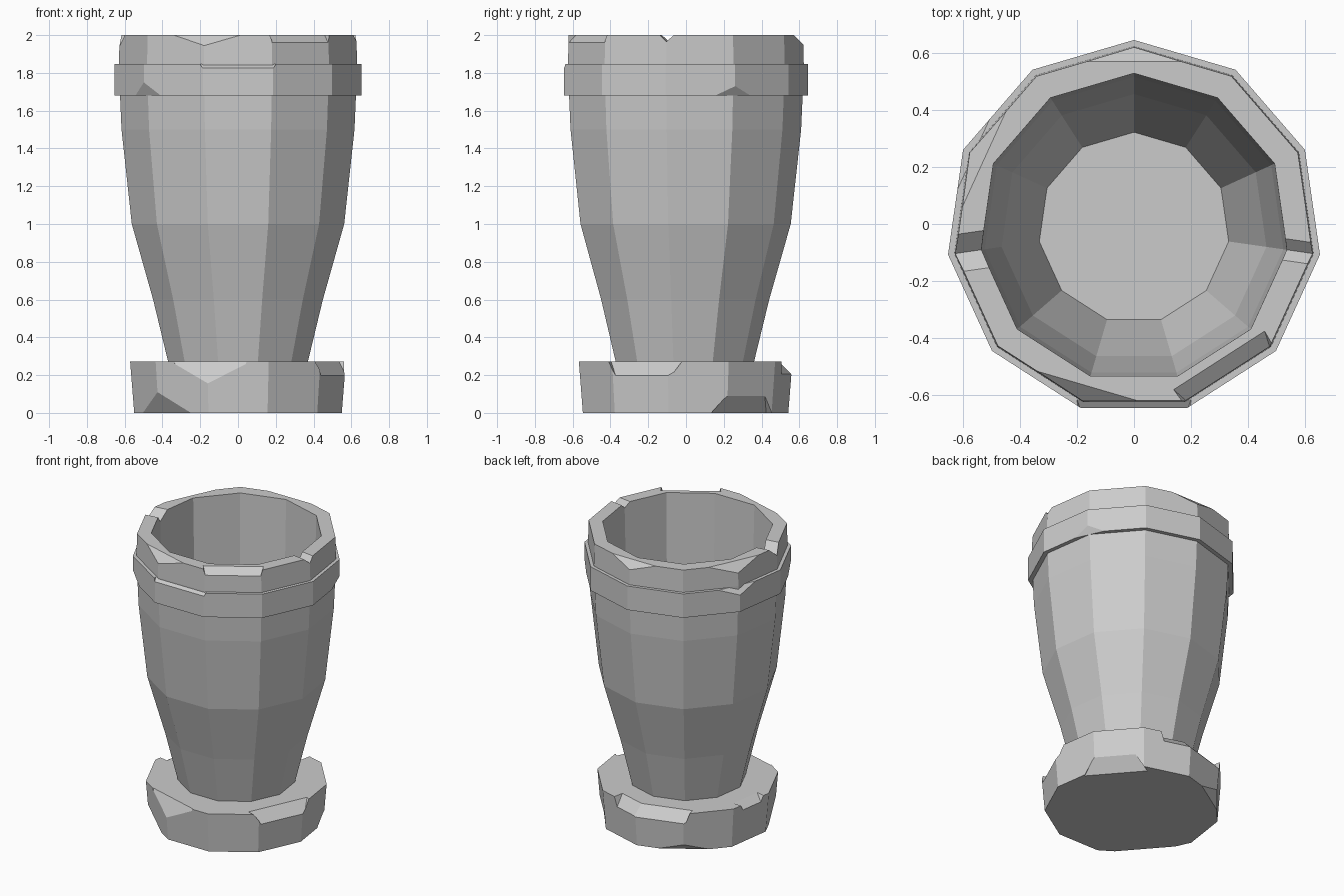
import bpy, bmesh
from math import cos, sin, pi, radians
from mathutils import Vector

if "Cube" in bpy.data.objects:
    bpy.data.objects.remove(bpy.data.objects["Cube"])

N = 11
STEP = 360 / N
CY = -0.0135            # centres the bounds of the odd-sided ring
APO = cos(pi / N)


def vert(k):            # direction of corner k (0 = back)
    return 90 + k * STEP


def face(k):            # direction of the facet between corners k and k+1
    return 90 + (k + 0.5) * STEP


def mesh_object(name, bm):
    bmesh.ops.recalc_face_normals(bm, faces=bm.faces)
    me = bpy.data.meshes.new(name)
    bm.to_mesh(me)
    bm.free()
    ob = bpy.data.objects.new(name, me)
    bpy.context.collection.objects.link(ob)
    return ob


def lathe(name, profile, closed=False):
    """Revolve (radius, z) points with flat facets; cap ends or close the loop."""
    bm = bmesh.new()
    rings = [[bm.verts.new((r * cos(radians(vert(k))), r * sin(radians(vert(k))) + CY, z))
              for k in range(N)] for r, z in profile]
    pairs = list(zip(rings, rings[1:]))
    if closed:
        pairs.append((rings[-1], rings[0]))
    else:
        bm.faces.new(rings[0])
        bm.faces.new(rings[-1])
    for a, b in pairs:
        for k in range(N):
            j = (k + 1) % N
            bm.faces.new((a[k], a[j], b[j], b[k]))
    return mesh_object(name, bm)


def carve(ob, points):
    """Subtract the convex hull of the points."""
    bm = bmesh.new()
    for p in points:
        bm.verts.new(p)
    bmesh.ops.convex_hull(bm, input=bm.verts)
    cutter = mesh_object("chip_cutter", bm)
    mod = ob.modifiers.new("chip", 'BOOLEAN')
    mod.operation, mod.solver, mod.object = 'DIFFERENCE', 'EXACT', cutter
    bpy.context.view_layer.update()
    me = bpy.data.meshes.new_from_object(
        ob.evaluated_get(bpy.context.evaluated_depsgraph_get()))
    ob.modifiers.clear()
    ob.data = me
    bpy.data.objects.remove(cutter)


def frame(angle):
    a = radians(angle)
    n, t = Vector((cos(a), sin(a), 0)), Vector((-sin(a), cos(a), 0))
    return lambda r, s, z: n * r + t * s + Vector((0, CY, z))


def chip(ob, angle, r, z, w, d, t0=-0.2, t1=0.2, taper=0.04, up=1):
    """Slanted flake off an edge: w inward, d along z."""
    at = frame(angle)
    pts = []
    for s, sign in ((t0, 1), (t1, -1)):
        pts += [at(r - 1.3 * w, s - sign * 0.3 * taper, z + up * 0.3 * d),
                at(r + 0.3 * w, s + sign * 1.3 * taper, z - up * 1.3 * d),
                at(r + w, s, z + up * 0.5 * d)]
    carve(ob, pts)


def groove(ob, angle, s, half, d):
    """V notch running right through the rim."""
    at = frame(angle)
    carve(ob, [at(r, s + ds, z) for r in (0.45, 0.75)
               for ds, z in ((0, 2 - d), (-2 * half, 2 + d), (2 * half, 2 + d))])


# Hollow tapered body
body = lathe("cup_body", [(.36, .2), (.374, .272), (.454, .6), (.568, 1), (.623, 1.5),
                          (.631, 1.68), (.637, 1.85), (.633, 2), (.543, 2), (.53, 1.5),
                          (.47, 1), (.336, .55)])
for k, w, d in ((5, .055, .055), (2, .055, .06), (0, .05, .05)):
    chip(body, vert(k), .634, 2, w, d)
chip(body, face(6), .634 * APO, 2, .055, .04, -.19, .19, .015)
groove(body, vert(8), 0, .038, .035)
groove(body, vert(3), 0, .066, .06)

# Raised band under the rim
band = lathe("rim_band", [(.59, 1.68), (.66, 1.68), (.66, 1.846), (.59, 1.846)], closed=True)
chip(band, face(5), .66 * APO, 1.846, .03, .02, -.2, .2, .01)
chip(band, vert(2), .66, 1.846, .04, .05)
chip(band, vert(4), .66, 1.68, .03, .07, up=-1)
chip(band, vert(9), .66, 1.68, .03, .05, up=-1)

# Chipped foot
foot = lathe("foot_base", [(.555, 0), (.577, .272)])
chip(foot, vert(5), .577, .272, .065, .135)
chip(foot, face(7), .577 * APO, .272, .07, .08, -.2, .23, .06)
chip(foot, face(0), .577 * APO, .272, .07, .075, -.2, .2, .03)
chip(foot, face(10), .577 * APO, .272, .07, .07, -.05, .2, .03)
chip(foot, face(2), .577 * APO, .272, .06, .04, -.1, .12, .03)
chip(foot, vert(4), .558, 0, .06, .1, up=-1)
chip(foot, vert(1), .558, 0, .05, .05, up=-1)
chip(foot, face(9), .555 * APO, 0, .06, .08, -.23, .17, .06, up=-1)
